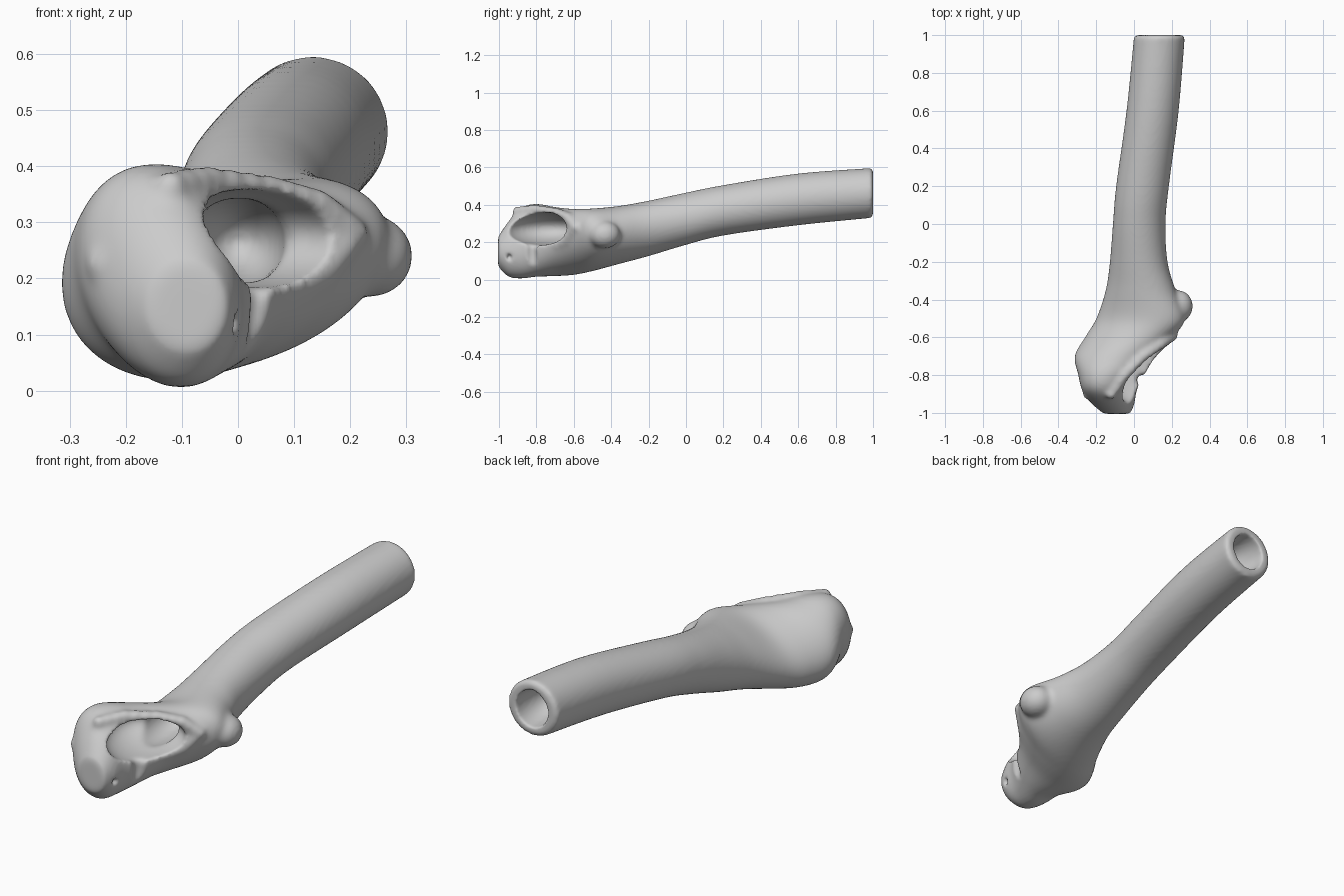
import bpy, bmesh, math
from mathutils import Matrix, Vector

if "Cube" in bpy.data.objects:
    bpy.data.objects.remove(bpy.data.objects["Cube"])

# y, x min, x max, z min, z max, skew of each bone cross-section
SECTIONS = [
    (1.00, 0.00, .27, .33, .597, 0), (.60, -.04, .237, .29, .567, 0),
    (.20, -.095, .185, .235, .505, 0), (0, -.112, .167, .185, .465, 0),
    (-.20, -.128, .178, .125, .422, .1), (-.35, -.15, .22, .085, .395, .2),
    (-.50, -.20, .27, .045, .38, .35), (-.60, -.26, .205, .025, .378, .3),
    (-.70, -.315, .12, .018, .388, .1), (-.80, -.295, .055, .015, .405, -.15),
    (-.88, -.275, .015, .005, .385, -.2), (-.95, -.225, .003, .015, .31, -.1),
    (-1.005, -.16, -.02, .07, .23, 0)]
SIDES, STEPS = 40, 6


def ellipsoid(bm, centre, radii, turn=0):
    m = Matrix.Translation(centre) @ Matrix.Rotation(turn, 4, 'Z') @ Matrix.Diagonal((*radii, 1))
    bmesh.ops.create_uvsphere(bm, u_segments=32, v_segments=20, radius=1, matrix=m)


def catmull(p0, p1, p2, p3, t):
    return [.5 * (2 * b + (c - a) * t + (2 * a - 5 * b + 4 * c - d) * t * t
                  + (3 * b - a - 3 * c + d) * t ** 3) for a, b, c, d in zip(p0, p1, p2, p3)]


def finish(bm, name):
    bmesh.ops.recalc_face_normals(bm, faces=bm.faces)
    mesh = bpy.data.meshes.new(name)
    bm.to_mesh(mesh)
    bm.free()
    ob = bpy.data.objects.new(name, mesh)
    bpy.context.collection.objects.link(ob)
    return ob


def fuse(ob, voxel, rounds):
    r = ob.modifiers.new("fuse", 'REMESH')
    r.mode, r.voxel_size, r.use_smooth_shade = 'VOXEL', voxel, True
    s = ob.modifiers.new("soften", 'SMOOTH')
    s.factor, s.iterations = .5, rounds


# Shaft and broad end, lofted through the sections
bm = bmesh.new()
last = len(SECTIONS) - 1
path = []
for i in range(last):
    pts = [SECTIONS[min(max(k, 0), last)] for k in (i - 1, i, i + 1, i + 2)]
    path += [catmull(*pts, j / STEPS) for j in range(STEPS)]
path.append(SECTIONS[-1])
rings = []
for y, x0, x1, z0, z1, skew in path:
    ring = []
    for k in range(SIDES):
        t = math.tau * k / SIDES
        ring.append(bm.verts.new(((x0 + x1) / 2 + (x1 - x0) / 2 * math.cos(t), y,
                                  (z0 + z1) / 2 + (z1 - z0) / 2 * math.sin(t + skew))))
    rings.append(ring)
for a, b in zip(rings, rings[1:]):
    for k in range(SIDES):
        n = (k + 1) % SIDES
        bm.faces.new((a[k], a[n], b[n], b[k]))
bm.faces.new(rings[0])
bm.faces.new(rings[-1])

# Side knob, front nub and raised rim around the broken socket
ellipsoid(bm, (.235, -.435, .24), (.077, .085, .074))
ellipsoid(bm, (-.243, -.90, .225), (.03, .03, .03))
rim = [(-.12, -.90, .365), (-.05, -.80, .375), (.05, -.70, .36), (.14, -.635, .335),
       (.205, -.59, .28), (.15, -.63, .21), (.07, -.71, .17), (0, -.80, .16)]
for a, b in zip(rim, rim[1:]):
    for t in (0, .33, .67, 1):
        ellipsoid(bm, Vector(a).lerp(Vector(b), t), (.03, .03, .028))
bone = finish(bm, "bone")
fuse(bone, .011, 6)

# Hollows: broken socket, its deep pocket, slit, small pit and shaft canal
bm = bmesh.new()
slant = math.atan2(.65, .76)
ellipsoid(bm, (.04, -.775, .272), (.185, .22, .088), slant)
ellipsoid(bm, (.0, -.60, .265), (.085, .20, .08))
ellipsoid(bm, (.045, -.83, .12), (.03, .035, .12), slant)
ellipsoid(bm, (.0, -.945, .12), (.03, .02, .022))
ellipsoid(bm, (.135, 1.0, .462), (.085, .22, .09))
hollows = finish(bm, "hollow_cutter")
fuse(hollows, .011, 3)
hollows.hide_render = True
hollows.hide_set(True)

cut = bone.modifiers.new("hollow", 'BOOLEAN')
cut.operation, cut.solver, cut.object = 'DIFFERENCE', 'EXACT', hollows
fuse(bone, .009, 5)
